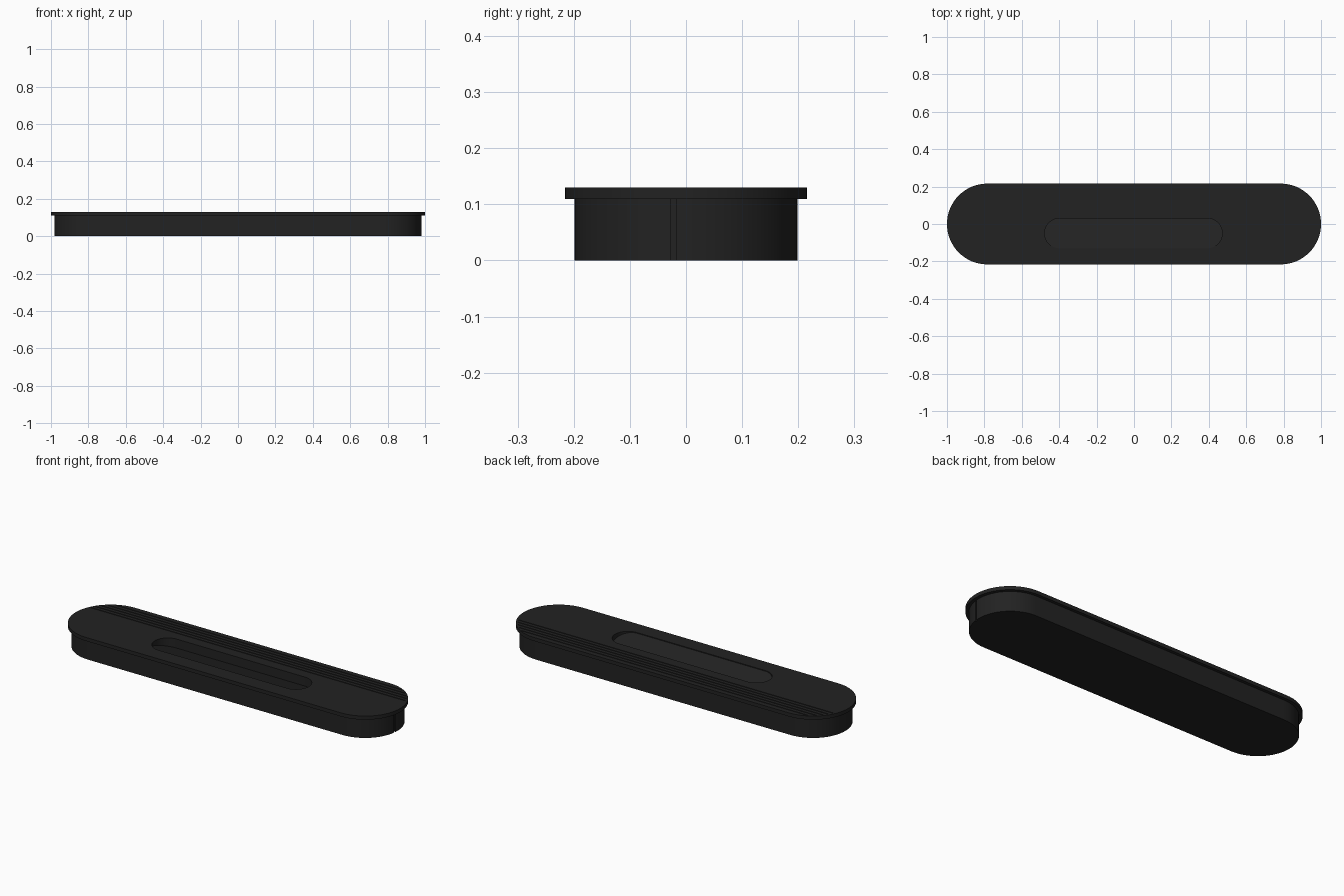
import bpy, bmesh, math

old = bpy.data.objects.get("Cube")
if old:
    bpy.data.objects.remove(old)

mat = bpy.data.materials.new("matte black")
mat.use_nodes = True
black = (0.016, 0.016, 0.016, 1)
mat.diffuse_color = black
mat.node_tree.nodes["Principled BSDF"].inputs["Base Color"].default_value = black


def stadium(half_len, radius, steps=32):
    """Outline of a long shape with round ends."""
    points = []
    for side, start in ((1, -math.pi / 2), (-1, math.pi / 2)):
        for i in range(steps + 1):
            a = start + math.pi * i / steps
            points.append((side * (half_len - radius) + radius * math.cos(a),
                           radius * math.sin(a)))
    return points


def finish(name, bm):
    bmesh.ops.recalc_face_normals(bm, faces=bm.faces[:])
    mesh = bpy.data.meshes.new(name)
    bm.to_mesh(mesh)
    bm.free()
    obj = bpy.data.objects.new(name, mesh)
    bpy.context.collection.objects.link(obj)
    mesh.materials.append(mat)
    return obj


def stack(name, layers, centre=(0, 0)):
    """Solid through stadium layers (half length, radius, height of y)."""
    bm = bmesh.new()
    rings = []
    for half_len, radius, height in layers:
        rings.append([bm.verts.new((x + centre[0], y + centre[1], height(y)))
                      for x, y in stadium(half_len, radius)])
    for low, high in zip(rings, rings[1:]):
        for i in range(len(low)):
            j = (i + 1) % len(low)
            bm.faces.new((low[i], low[j], high[j], high[i]))
    bm.faces.new(rings[0][::-1])
    bm.faces.new(rings[-1])
    return finish(name, bm)


def box(name, centre, size):
    bm = bmesh.new()
    bmesh.ops.create_cube(bm, size=1)
    bmesh.ops.scale(bm, vec=size, verts=bm.verts)
    bmesh.ops.translate(bm, vec=centre, verts=bm.verts)
    return finish(name, bm)


def at(z):
    return lambda y: z


# Plug body with the overhanging rim
TOP, RIM = 0.13, 0.11
cap = stack("plug_cap", [(0.982, 0.199, at(0)), (0.982, 0.199, at(RIM)),
                         (1.0, 0.216, at(RIM)), (1.0, 0.216, at(TOP))])

# Finger pull whose floor slopes down towards the back
slope = lambda y: TOP - 0.004 - 0.046 * (y + 0.08) / 0.16
cutters = [stack("finger_pull_cutter",
                 [(0.475, 0.08, slope), (0.475, 0.08, at(TOP + 0.05))],
                 (-0.003, -0.05))]

# Fine grooves along the back of the top
for i in range(5):
    y = 0.09 + i * 0.024
    reach = 0.784 + math.sqrt(0.216 ** 2 - y ** 2) - 0.012
    cutters.append(box("groove_cutter", (0, y, TOP), (2 * reach, 0.005, 0.006)))

# Narrow upright slit in one end of the body
cutters.append(box("slit_cutter", (0.982, -0.022, 0.05), (0.016, 0.011, 0.119)))

bpy.context.view_layer.objects.active = cap
for cutter in cutters:
    cutter.hide_render = True
    mod = cap.modifiers.new("cut", 'BOOLEAN')
    mod.operation = 'DIFFERENCE'
    mod.solver = 'EXACT'
    mod.object = cutter
    bpy.ops.object.modifier_apply(modifier=mod.name)
    bpy.data.objects.remove(cutter)

# Smooth ends with crisp edges
for obj in bpy.context.selected_objects:
    obj.select_set(False)
cap.select_set(True)
bpy.ops.object.shade_smooth_by_angle(angle=math.radians(30))
